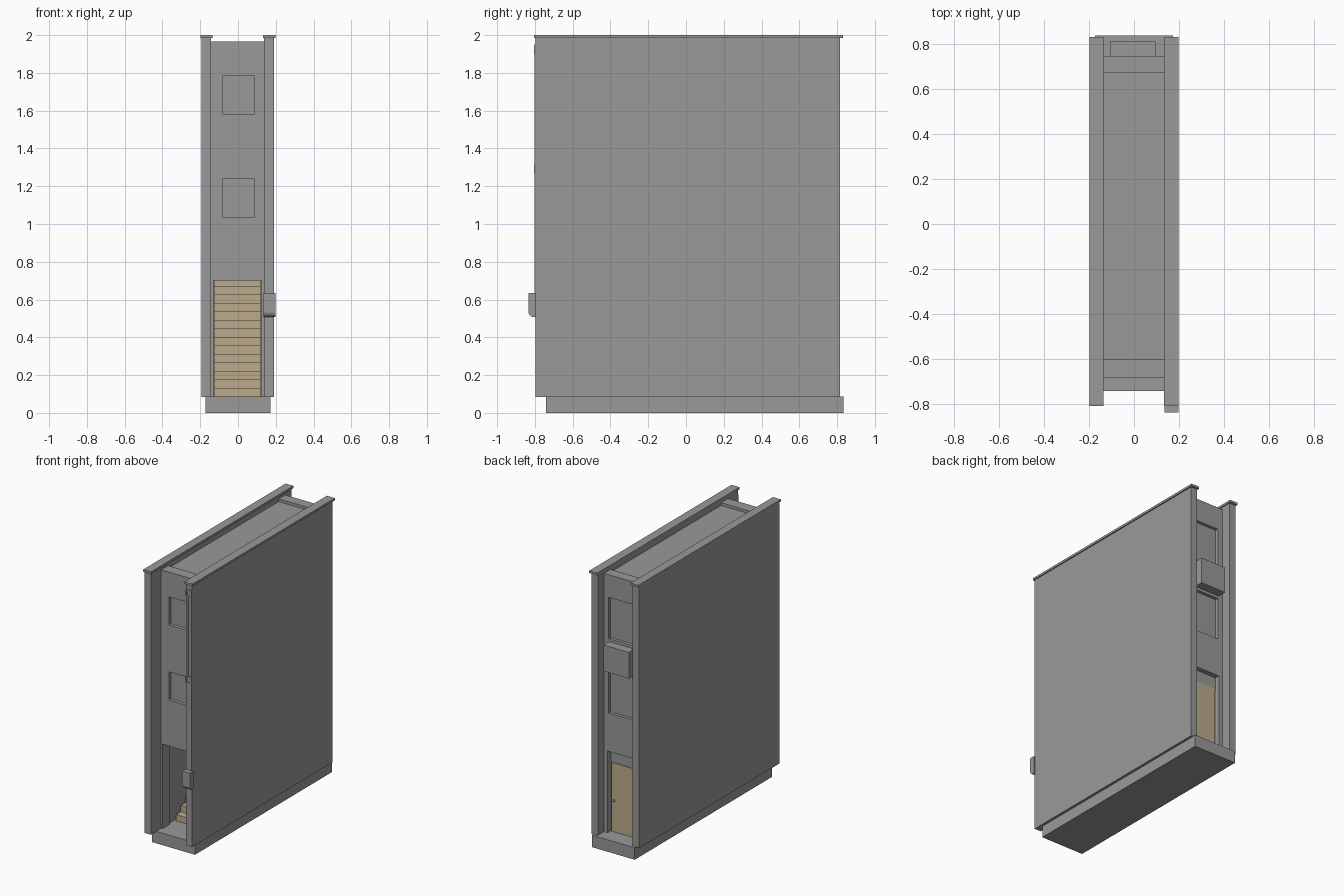
import bpy, bmesh, math

if "Cube" in bpy.data.objects:
    bpy.data.objects.remove(bpy.data.objects["Cube"])


def mat(name, col):
    m = bpy.data.materials.new(name)
    m.diffuse_color = (*col, 1)
    m.use_nodes = True
    m.node_tree.nodes["Principled BSDF"].inputs["Base Color"].default_value = m.diffuse_color
    return m


GRAY = mat("plain_gray", (0.32, 0.32, 0.32))
TAN = mat("wood_tan", (0.50, 0.41, 0.265))


def finish(name, bm, m):
    bmesh.ops.recalc_face_normals(bm, faces=bm.faces)
    me = bpy.data.meshes.new(name)
    bm.to_mesh(me)
    bm.free()
    me.materials.append(m)
    ob = bpy.data.objects.new(name, me)
    bpy.context.collection.objects.link(ob)
    return ob


def box(name, x0, x1, y0, y1, z0, z1, m=GRAY):
    bm = bmesh.new()
    bmesh.ops.create_cube(bm, size=1)
    for v in bm.verts:
        v.co = (x1 if v.co.x > 0 else x0, y1 if v.co.y > 0 else y0, z1 if v.co.z > 0 else z0)
    return finish(name, bm, m)


def side_profile(name, pts, x0, x1, m=GRAY):
    """Extrude a (y, z) outline along x."""
    bm = bmesh.new()
    f = bm.faces.new([bm.verts.new((x0, y, z)) for y, z in pts])
    r = bmesh.ops.extrude_face_region(bm, geom=[f])
    for v in r["geom"]:
        if isinstance(v, bmesh.types.BMVert):
            v.co.x = x1
    return finish(name, bm, m)


def cut(target, *dims):
    c = box(target.name + "_cutter", *dims)
    mod = target.modifiers.new("cut", "BOOLEAN")
    mod.operation = "DIFFERENCE"
    mod.solver = "EXACT"
    mod.object = c
    bpy.context.view_layer.objects.active = target
    bpy.ops.object.modifier_apply(modifier=mod.name)
    bpy.data.objects.remove(c)


# plinth and the two party walls with copings
box("plinth", -0.172, 0.172, -0.74, 0.835, 0, 0.087)
box("left_wall", -0.194, -0.142, -0.797, 0.815, 0.083, 1.985)
box("right_wall", 0.138, 0.19, -0.797, 0.815, 0.083, 1.985)
box("left_coping", -0.198, -0.135, -0.806, 0.83, 1.984, 2.0)
box("right_coping", 0.133, 0.198, -0.806, 0.83, 1.984, 2.0)

# front wall with ground-floor opening and two recessed windows
front = box("front_wall", -0.143, 0.139, -0.68, -0.60, 0.085, 1.965)
cut(front, -0.13, 0.125, -0.8, -0.5, 0.05, 0.70)
for z0, z1 in ((1.58, 1.785), (1.035, 1.24)):
    cut(front, -0.08, 0.085, -0.8, -0.655, z0, z1)

# back wall with doorway and two recessed windows
back = box("back_wall", -0.143, 0.139, 0.67, 0.745, 0.085, 1.965)
cut(back, -0.108, 0.108, 0.6, 0.9, 0.05, 0.68)
for z0, z1 in ((1.50, 1.80), (0.96, 1.27)):
    cut(back, -0.1, 0.1, 0.722, 0.9, z0, z1)

# roof deck and upper floor
box("roof_deck", -0.143, 0.139, -0.61, 0.68, 1.91, 1.945)
box("upper_floor", -0.143, 0.139, 0.36, 0.68, 0.81, 0.85)

# back door, transom, knob and the box unit above
box("back_door", -0.1, 0.1, 0.70, 0.715, 0.09, 0.59, TAN)
box("door_transom", -0.108, 0.108, 0.695, 0.71, 0.59, 0.68)
bm = bmesh.new()
bmesh.ops.create_uvsphere(bm, u_segments=10, v_segments=6, radius=0.008)
bmesh.ops.translate(bm, verts=bm.verts, vec=(0.075, 0.722, 0.32))
finish("door_knob", bm, GRAY)
box("box_unit", -0.107, 0.095, 0.74, 0.81, 1.29, 1.48)

# staircase with closed risers
n, rise, run, y0, z0 = 17, 0.045, 0.055, -0.53, 0.087
pts = [(y0, z0)]
for i in range(n):
    pts += [(y0 + i * run, z0 + (i + 1) * rise), (y0 + (i + 1) * run, z0 + (i + 1) * rise)]
pts += [(y0 + n * run, z0 + n * rise - 0.06), (y0 + 0.07, z0)]
side_profile("stairs", pts, -0.128, 0.122, TAN)

# meter box with rounded lower edge on the right wall end
arc = [(-0.805 - 0.03 * math.sin(a), 0.537 - 0.03 * math.cos(a))
       for a in [i * math.pi / 12 for i in range(7)]]
side_profile("meter_box", [(-0.795, 0.635), (-0.795, 0.507)] + arc + [(-0.835, 0.635)], 0.136, 0.198)

# conduit, cable and clamps up the right wall end
box("conduit", 0.181, 0.187, -0.803, -0.796, 0.63, 1.95)
box("cable", 0.154, 0.159, -0.801, -0.796, 1.29, 1.92)
for i, z in enumerate((1.29, 1.92)):
    clamp = box(f"clamp_{i + 1}", 0.14, 0.186, -0.804, -0.796, z - 0.025, z + 0.025)
    cut(clamp, 0.148, 0.178, -0.9, -0.800, z - 0.017, z + 0.017)
